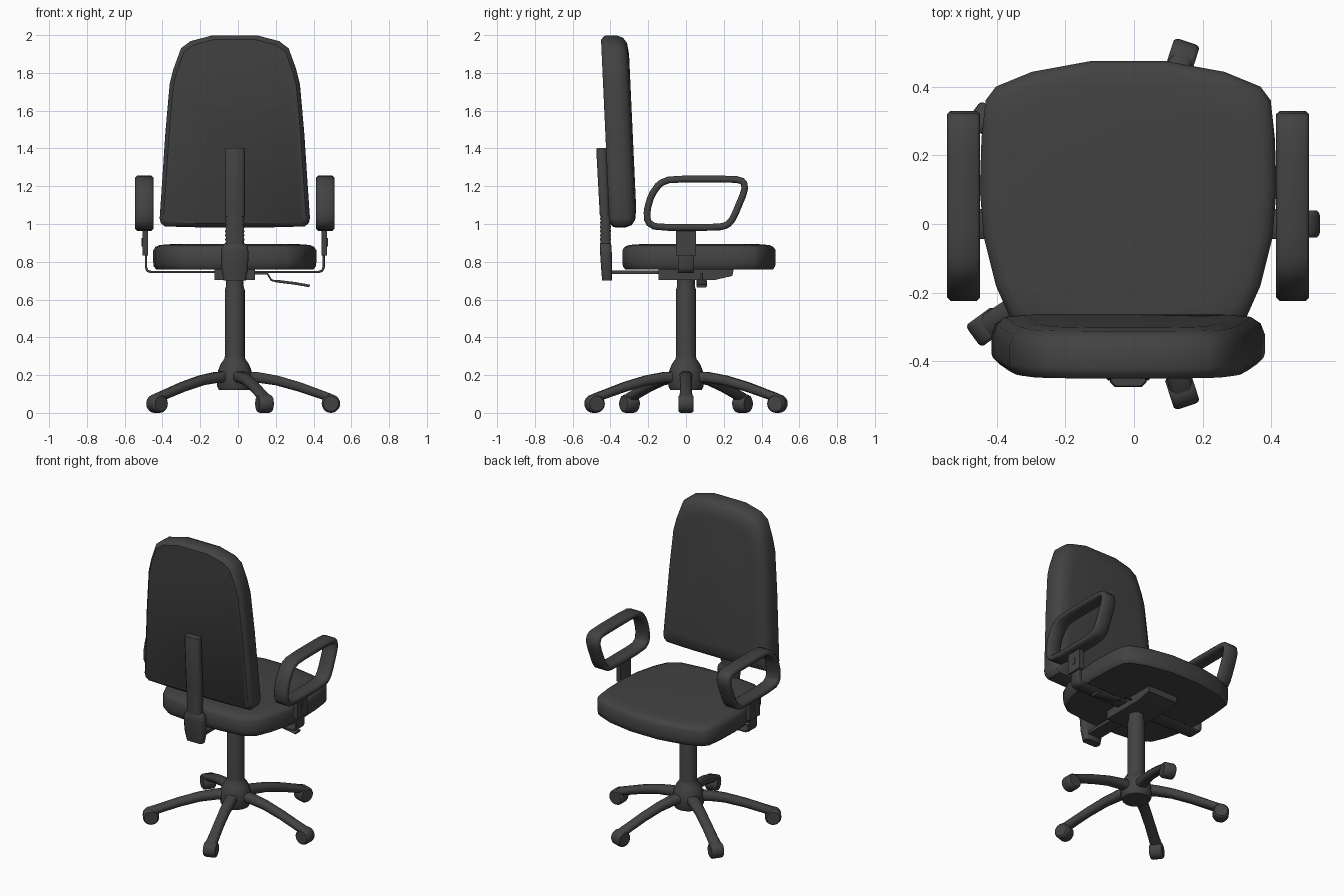
import bpy, bmesh
from math import cos, sin, pi, radians
from mathutils import Vector, Matrix

if "Cube" in bpy.data.objects:
    bpy.data.objects.remove(bpy.data.objects["Cube"])

CX = -0.017  # chair axis in x
dark = bpy.data.materials.new("dark_grey")
dark.diffuse_color = (.055, .055, .055, 1)
dark.use_nodes = True
dark.node_tree.nodes["Principled BSDF"].inputs["Base Color"].default_value = dark.diffuse_color


def loft(name, rings, loop=False, angle=35):
    """Skin a list of equal-length closed rings; cap the ends unless looped."""
    bm = bmesh.new()
    vs = [[bm.verts.new(p) for p in r] for r in rings]
    n = len(vs[0])
    pairs = list(zip(vs, vs[1:])) + ([(vs[-1], vs[0])] if loop else [])
    for a, b in pairs:
        for i in range(n):
            j = (i + 1) % n
            bm.faces.new((a[i], a[j], b[j], b[i]))
    if not loop:
        bm.faces.new(vs[0])
        bm.faces.new(vs[-1])
    bmesh.ops.recalc_face_normals(bm, faces=bm.faces)
    me = bpy.data.meshes.new(name)
    bm.to_mesh(me)
    bm.free()
    me.materials.append(dark)
    ob = bpy.data.objects.new(name, me)
    bpy.context.collection.objects.link(ob)
    bpy.ops.object.select_all(action='DESELECT')
    ob.select_set(True)
    bpy.context.view_layer.objects.active = ob
    bpy.ops.object.shade_smooth_by_angle(angle=radians(angle))
    return ob


def octagon(a, b, c):
    """Rectangle of half sizes a, b with corners cut by c."""
    return [(a, b - c), (a - c, b), (c - a, b), (-a, b - c),
            (-a, c - b), (c - a, -b), (a - c, -b), (a, c - b)]


def sweep(name, path, sections, place, loop=False, angle=50):
    """Carry (normal, width) sections along a 2D path; place maps (u, v, w) to 3D."""
    n, rings = len(path), []
    for i, p in enumerate(path):
        p = Vector(p)
        a = Vector(path[i - 1]) if i or loop else p
        b = Vector(path[(i + 1) % n]) if i < n - 1 or loop else p
        d1, d2 = (p - a), (b - p)
        t = ((d1.normalized() if d1.length else d2.normalized())
             + (d2.normalized() if d2.length else d1.normalized())).normalized()
        sec = sections[i] if isinstance(sections[0], list) else sections
        rings.append([place(p.x - t.y * s, p.y + t.x * s, w) for s, w in sec])
    return loft(name, rings, loop, angle)


def box(name, lo, hi):
    return loft(name, [[(lo[0], lo[1], z), (hi[0], lo[1], z), (hi[0], hi[1], z), (lo[0], hi[1], z)]
                       for z in (lo[2], hi[2])])


def revolve(name, prof, mat, seg=24):
    return loft(name, [[mat @ Vector((r * cos(2 * pi * k / seg), r * sin(2 * pi * k / seg), z))
                        for k in range(seg)] for r, z in prof])


def mirrored(half):
    return half + [(-x, y) for x, y in reversed(half)]


def inset(outline, d):
    """Shrink an outline towards the middle of its bounds by about d."""
    lo, hi = min(v for _, v in outline), max(v for _, v in outline)
    hx, hv, c = max(u for u, _ in outline), (hi - lo) / 2, (lo + hi) / 2
    return [(u * (1 - d / hx), c + (v - c) * (1 - d / hv)) for u, v in outline]


# Seat cushion
seat = mirrored([(.105, .475), (.28, .443), (.385, .40), (.415, .36), (.427, .25), (.432, .1), (.42, -.04),
                 (.385, -.18), (.345, -.27), (.28, -.318), (.12, -.337)])
loft("seat", [[(CX + x, y, z) for x, y in inset(seat, d)]
              for d, z in [(.015, .76), (.003, .775), (0, .80), (0, .86), (.012, .879),
                           (.035, .889), (.09, .893)]])

# Backrest cushion, leaning slightly backwards
back = mirrored([(.12, 1.998), (.235, 1.968), (.285, 1.93), (.325, 1.82), (.345, 1.74), (.368, 1.48),
                 (.385, 1.22), (.398, 1.03), (.392, 1.005), (.37, .987), (.18, .982)])
loft("backrest", [[(CX + x, y - .046 * (z - 1), z) for x, z in inset(back, d)]
                  for d, y in [(.022, -.405), (.004, -.388), (0, -.375), (0, -.32), (.012, -.288),
                               (.04, -.268), (.10, -.26)]])

# Back support post: lower bracket, bellows, upper bar
def post(name, rows):
    loft(name, [[(CX + x, y + dy, z) for x, y in octagon(hx, hy, .014)]
                for z, hx, dy, hy in rows], angle=50)

post("back_bracket", [(.70, .058, -.418, .026), (.76, .07, -.42, .029), (.85, .073, -.424, .031),
                      (.88, .068, -.425, .031), (.898, .052, -.426, .028)])
post("back_bellows", [(.885 + .011 * i, .052 if i % 2 else .047, -.426, .03 if i % 2 else .025)
                      for i in range(16)])
post("back_bar", [(1.04, .053, -.43, .026), (1.39, .053, -.447, .028), (1.402, .05, -.447, .025)])
box("back_strut", (CX - .045, -.41, .735), (CX + .045, -.1, .755))

# Tilt mechanism under the seat
mech = [(-.145, .765), (-.145, .703), (.15, .703), (.245, .725), (.254, .765)]
loft("mechanism", [[(CX + x, y, z) for y, z in mech] for x in (-.108, .108)])

# Height lever and its paddle
sweep("lever", [(.08, .737), (.155, .737), (.177, .702), (.23, .693)], octagon(.005, .006, .002),
      lambda u, v, w: (u, .083 + w, v))
sweep("lever_paddle", [(.20, .698), (.30, .686), (.38, .672)], octagon(.007, .028, .004),
      lambda u, v, w: (u, .083 + w, v))

# Gas column and hub
revolve("column_and_hub", [(.083, .12), (.093, .14), (.094, .19), (.088, .225), (.074, .26), (.056, .285),
                           (.053, .30), (.053, .65), (.047, .67), (.047, .72)],
        Matrix.Translation((CX, 0, 0)))

# Five-star base with casters
leg_path = [(.05, .19), (.12, .188), (.22, .172), (.34, .138), (.44, .103), (.50, .082), (.53, .06)]
leg_secs = [octagon(h, w, .014) for h, w in [(.03, .036), (.028, .034), (.026, .031), (.025, .03),
                                             (.023, .032), (.022, .035), (.018, .035)]]
for k in range(5):
    turn = Matrix.Translation((CX, 0, 0)) @ Matrix.Rotation(2 * pi * k / 5, 4, 'Z')
    sweep(f"base_leg_{k}", leg_path, leg_secs, lambda u, v, w: turn @ Vector((u, w, v)))
    axle = turn @ Matrix.Translation((.509, 0, .049)) @ Matrix.Rotation(pi / 2, 4, 'X')
    revolve(f"caster_{k}", [(.04, -.039), (.046, -.034), (.049, -.026), (.049, .026),
                            (.046, .034), (.04, .039)], axle, 20)

# Arm strap running under the seat
half = [(.47, .85), (.47, .77), (.463, .753), (.445, .746)]
sweep("arm_strap", mirrored(half), octagon(.0065, .043, .002), lambda u, v, w: (CX + u, w, v))

# Armrests: closed loops, corners cut once for smoothness
loop = [(-.16, .982), (-.203, 1.01), (-.207, 1.07), (-.185, 1.15), (-.14, 1.215), (-.08, 1.238),
        (.26, 1.238), (.305, 1.225), (.313, 1.18), (.25, 1.03), (.22, .995), (.17, .982)]
smooth = []
for i, p in enumerate(loop):
    a, b = Vector(p), Vector(loop[(i + 1) % len(loop)])
    smooth += [tuple(a.lerp(b, .2)), tuple(a.lerp(b, .8))]
for side, s in (("left", -1), ("right", 1)):
    sweep(f"armrest_{side}", smooth, octagon(.018, .048, .01),
          lambda u, v, w: (CX + s * .479 + w, u, v), loop=True)
    xs = sorted((CX + s * .459, CX + s * .489))
    box(f"arm_post_{side}", (xs[0], -.053, .832), (xs[1], .053, .985))
    xs = sorted((CX + s * .48, CX + s * .493))
    box(f"arm_knob_{side}", (xs[0], -.012, .88), (xs[1], .01, .925))
